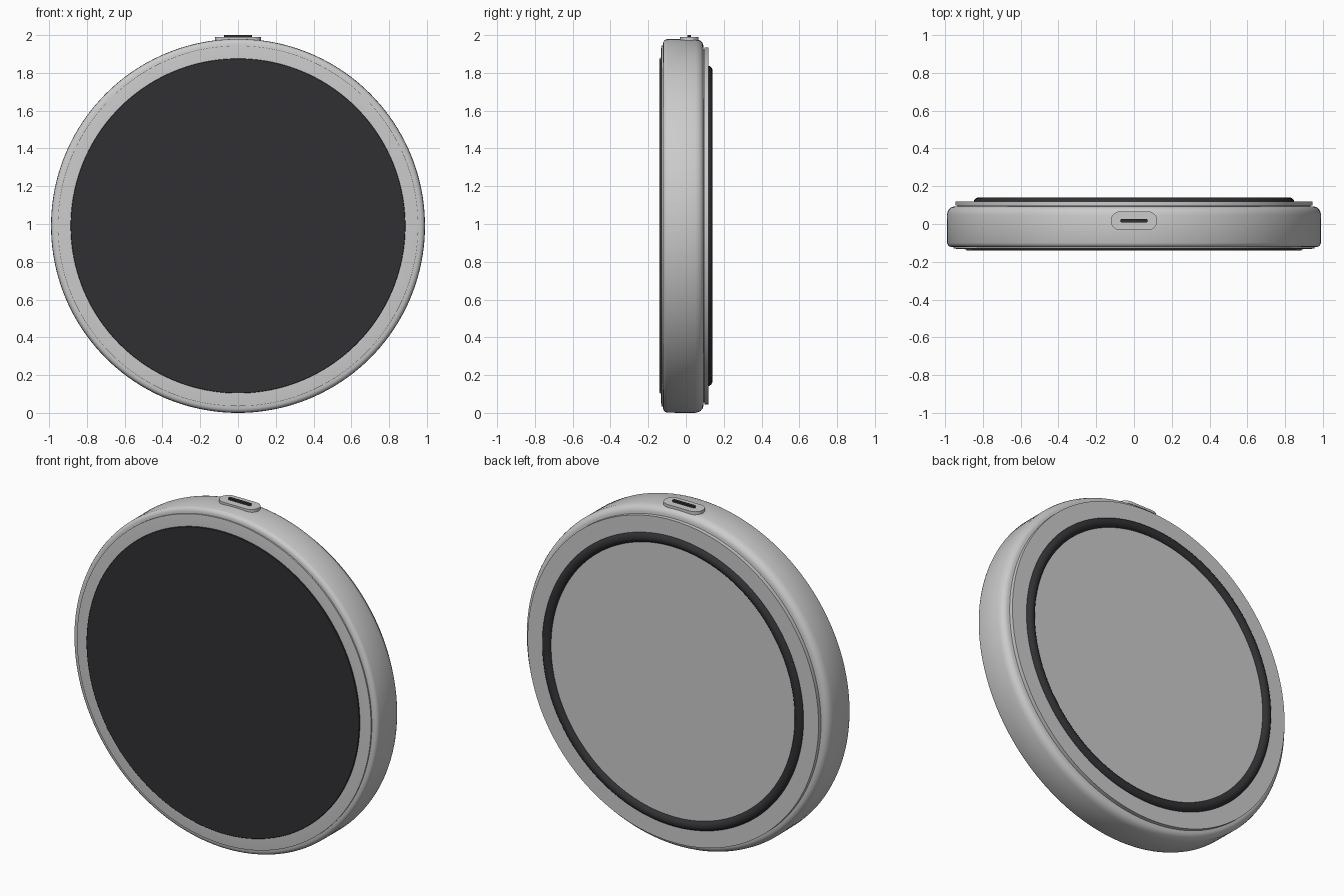
import bpy, bmesh, math

if "Cube" in bpy.data.objects:
    bpy.data.objects.remove(bpy.data.objects["Cube"])

CZ = 0.99      # height of the disc axis
SEG = 160      # segments around the disc

dark = bpy.data.materials.new("dark_rubber")
dark.diffuse_color = (0.03, 0.03, 0.034, 1)
dark.use_nodes = True
dark.node_tree.nodes["Principled BSDF"].inputs["Base Color"].default_value = dark.diffuse_color


def finish(name, bm, loc, mat=None):
    bmesh.ops.remove_doubles(bm, verts=bm.verts, dist=1e-5)
    bmesh.ops.recalc_face_normals(bm, faces=bm.faces)
    me = bpy.data.meshes.new(name)
    bm.to_mesh(me)
    bm.free()
    me.shade_smooth()
    me.set_sharp_from_angle(angle=math.radians(30))
    if mat:
        me.materials.append(mat)
    ob = bpy.data.objects.new(name, me)
    ob.location = loc
    bpy.context.collection.objects.link(ob)
    return ob


def lathe(name, profile, mat=None, closed=False):
    """Spin a (radius, y) profile about the y axis."""
    bm = bmesh.new()
    vs = [bm.verts.new((r, y, 0)) for r, y in profile]
    pairs = list(zip(vs, vs[1:])) + ([(vs[-1], vs[0])] if closed else [])
    es = [bm.edges.new(p) for p in pairs]
    bmesh.ops.spin(bm, geom=vs + es, cent=(0, 0, 0), axis=(0, 1, 0),
                   angle=2 * math.pi, steps=SEG)
    return finish(name, bm, (0, 0, CZ), mat)


def pill(name, half_len, rad, y, z0, z1, mat=None):
    """Upright stadium-shaped block, long along x."""
    bm = bmesh.new()
    n = 16
    pts = []
    for side in (1, -1):
        for i in range(n + 1):
            a = math.pi * i / n - math.pi / 2
            pts.append((side * (half_len - rad + rad * math.cos(a)),
                        side * rad * math.sin(a)))
    face = bm.faces.new([bm.verts.new((px, py, z0)) for px, py in pts])
    ext = bmesh.ops.extrude_face_region(bm, geom=[face], use_keep_orig=True)
    top = [g for g in ext["geom"] if isinstance(g, bmesh.types.BMVert)]
    bmesh.ops.translate(bm, verts=top, vec=(0, 0, z1 - z0))
    return finish(name, bm, (0, y, 0), mat)


# Main housing: small front edge, wider rounded back edge
lathe("housing", [(0, -0.122), (0.965, -0.122), (0.976, -0.119), (0.984, -0.112),
                  (0.989, -0.1), (0.99, 0.048), (0.986, 0.064), (0.979, 0.078),
                  (0.968, 0.088), (0.955, 0.092), (0, 0.092)])

# Front bezel and dark front pad
lathe("front_bezel", [(0, -0.1), (0.955, -0.1), (0.955, -0.13), (0.915, -0.133),
                      (0.88, -0.134), (0, -0.134)])
lathe("front_pad", [(0, -0.125), (0.886, -0.125), (0.886, -0.139),
                    (0.884, -0.141), (0, -0.141)], dark)

# Back plate, set off from the housing by a narrow groove
lathe("back_plate", [(0, 0.08), (0.935, 0.08), (0.935, 0.097), (0.945, 0.097),
                     (0.945, 0.12), (0, 0.12)])

# Round-topped rubber foot ring on the back
foot = [(0.82 + 0.029 * math.cos(a), 0.112 + 0.029 * math.sin(a))
        for a in (2 * math.pi * i / 24 for i in range(24))]
lathe("foot_ring", foot, dark, closed=True)

# Charging port on the top edge
pill("port_surround", 0.123, 0.05, 0.017, 1.972, 1.99)
pill("port_slot", 0.073, 0.009, 0.017, 1.98, 2.0, dark)
